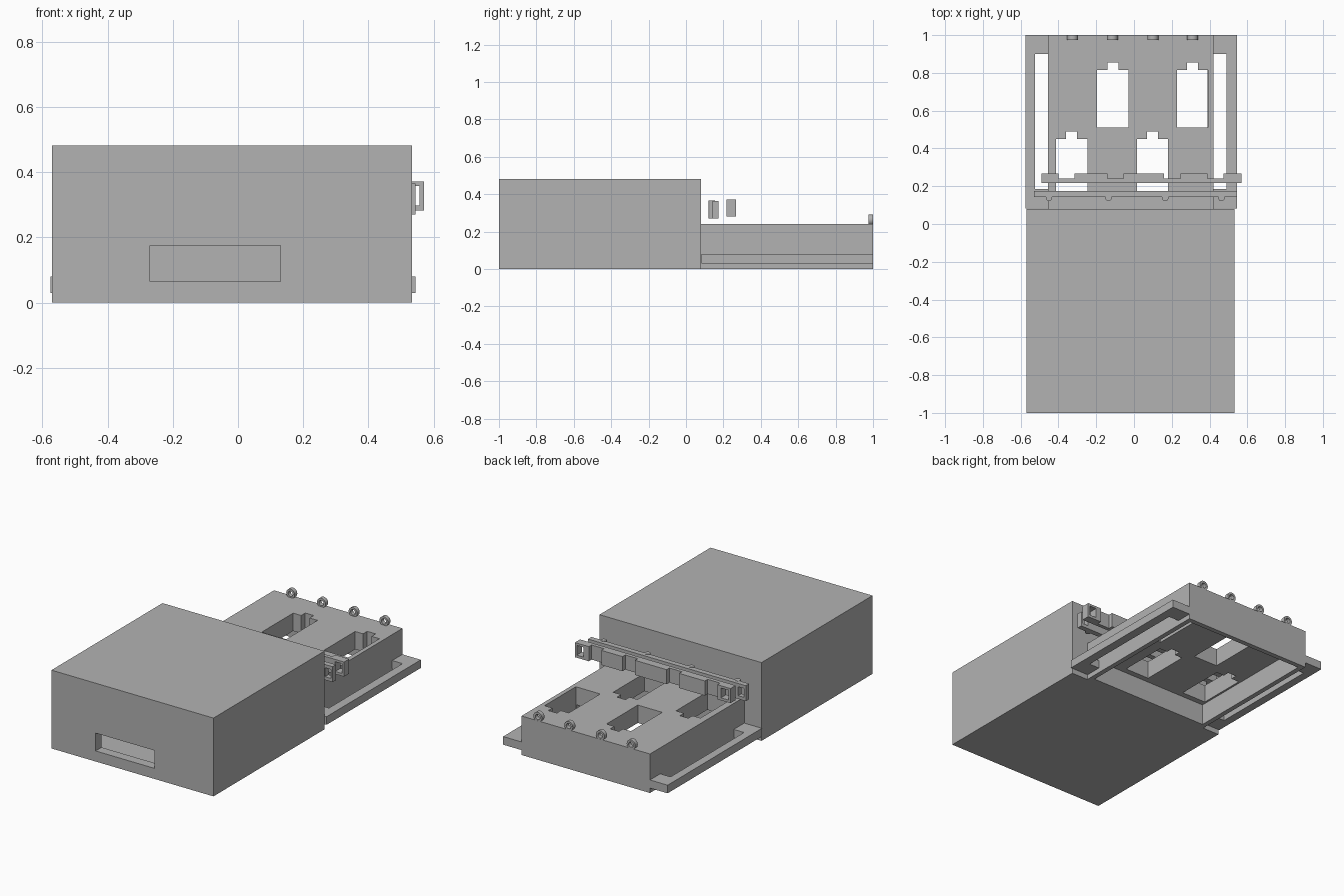
import bpy, bmesh, math
from mathutils import Matrix, Vector

if "Cube" in bpy.data.objects:
    bpy.data.objects.remove(bpy.data.objects["Cube"], do_unlink=True)

grey = bpy.data.materials.new("plain grey")
grey.use_nodes = True
COLOUR = (0.448, 0.448, 0.448, 1)
grey.diffuse_color = COLOUR
grey.node_tree.nodes["Principled BSDF"].inputs["Base Color"].default_value = COLOUR


def finish(name, bm):
    bmesh.ops.recalc_face_normals(bm, faces=bm.faces)
    mesh = bpy.data.meshes.new(name)
    bm.to_mesh(mesh)
    bm.free()
    mesh.materials.append(grey)
    ob = bpy.data.objects.new(name, mesh)
    bpy.context.collection.objects.link(ob)
    return ob


def box(name, x, y, z):
    """Box from (low, high) pairs on each axis."""
    bm = bmesh.new()
    bmesh.ops.create_cube(bm, size=1)
    for v in bm.verts:
        v.co = Vector([a + (b - a) * (c + 0.5) for (a, b), c in zip((x, y, z), v.co)])
    return finish(name, bm)


def prism(name, outline, z):
    """Plan outline extruded from z[0] to z[1]."""
    bm = bmesh.new()
    face = bm.faces.new([bm.verts.new((px, py, z[0])) for px, py in outline])
    out = bmesh.ops.extrude_face_region(bm, geom=[face])
    verts = [g for g in out["geom"] if isinstance(g, bmesh.types.BMVert)]
    bmesh.ops.translate(bm, verts=verts, vec=(0, 0, z[1] - z[0]))
    return finish(name, bm)


def cylinder(name, centre, radius, depth, along_y=False):
    bm = bmesh.new()
    turn = Matrix.Rotation(math.pi / 2, 4, "X") if along_y else Matrix.Identity(4)
    bmesh.ops.create_cone(bm, cap_ends=True, segments=24, radius1=radius, radius2=radius,
                          depth=depth, matrix=Matrix.Translation(centre) @ turn)
    return finish(name, bm)


def cut(target, *cutters):
    for c in cutters:
        c.hide_render = True
        mod = target.modifiers.new("cut", "BOOLEAN")
        mod.operation, mod.solver, mod.object = "DIFFERENCE", "EXACT", c
        bpy.context.view_layer.objects.active = target
        bpy.ops.object.modifier_apply(modifier=mod.name)
        bpy.data.objects.remove(c, do_unlink=True)


def smooth(ob):
    bpy.ops.object.select_all(action="DESELECT")
    ob.select_set(True)
    bpy.context.view_layer.objects.active = ob
    bpy.ops.object.shade_smooth_by_angle(angle=math.radians(35))


# Hollow housing with a slot in its front wall
housing = box("housing", (-0.57, 0.533), (-1, 0.08), (0, 0.482))
cut(housing,
    box("cavity", (-0.51, 0.475), (-0.942, 0.03), (0.03, 0.43)),
    box("slot", (-0.27, 0.13), (-1.1, -0.9), (0.065, 0.175)))

# Tray body, open underneath
tray = box("tray_body", (-0.455, 0.42), (0.08, 1), (0, 0.24))
cut(tray, box("tray_hollow", (-0.425, 0.39), (0.11, 0.97), (-0.1, 0.13)))

# Keyed openings through the tray top, in two staggered rows
for cx, y0 in ((-0.33, 0.145), (-0.112, 0.51), (0.098, 0.145), (0.31, 0.51)):
    w, n, y1, y2 = 0.083, 0.029, y0 + 0.305, y0 + 0.345
    outline = [(cx - w, y0), (cx + w, y0), (cx + w, y1), (cx + n, y1),
               (cx + n, y2), (cx - n, y2), (cx - n, y1), (cx - w, y1)]
    cut(tray, prism("opening", outline, (0.05, 0.3)))

# Slotted side flanges
for name, x, slot_x in (("right_flange", (-0.575, -0.455), (-0.525, -0.45)),
                        ("left_flange", (0.42, 0.545), (0.41, 0.49))):
    flange = box(name, x, (0.083, 1), (0.03, 0.08))
    cut(flange, box("flange_slot", slot_x, (0.185, 0.9), (0, 0.2)))

# Eyelets along the rear edge
for i, cx in enumerate((-0.325, -0.115, 0.1, 0.31)):
    eyelet = cylinder(f"eyelet_{i + 1}", (cx, 0.987, 0.263), 0.029, 0.025, True)
    cut(eyelet, cylinder("eye", (cx, 0.987, 0.263), 0.016, 0.1, True))
    smooth(eyelet)

# Inner bar with end windows and upright pins
inner = box("inner_bar", (-0.53, 0.545), (0.142, 0.175), (0.27, 0.365))
cut(inner, *[box("window", x, (0.1, 0.2), (0.29, 0.345))
             for x in ((-0.518, -0.478), (0.493, 0.533))])
for i, cx in enumerate((-0.45, -0.135, 0.165, 0.463)):
    smooth(cylinder(f"pin_{i + 1}", (cx, 0.138, 0.319), 0.017, 0.096))

# Outer bar: notched along its rear side, windows at both ends
outline = [(-0.49, 0.217), (0.57, 0.217), (0.57, 0.267)]
for hi, lo in ((0.545, 0.46), (0.245, 0.16), (-0.055, -0.14), (-0.315, -0.4)):
    if hi < 0.5:
        outline += [(hi, 0.267), (hi, 0.24), (lo, 0.24), (lo, 0.267)]
    else:
        outline += [(0.475, 0.267), (0.475, 0.24), (0.39, 0.24), (0.39, 0.267)]
outline.append((-0.49, 0.267))
outer = prism("outer_bar", outline, (0.282, 0.372))
cut(outer, *[box("window", x, (0.19, 0.3), (0.298, 0.358))
             for x in ((-0.475, -0.425), (0.51, 0.557))])
